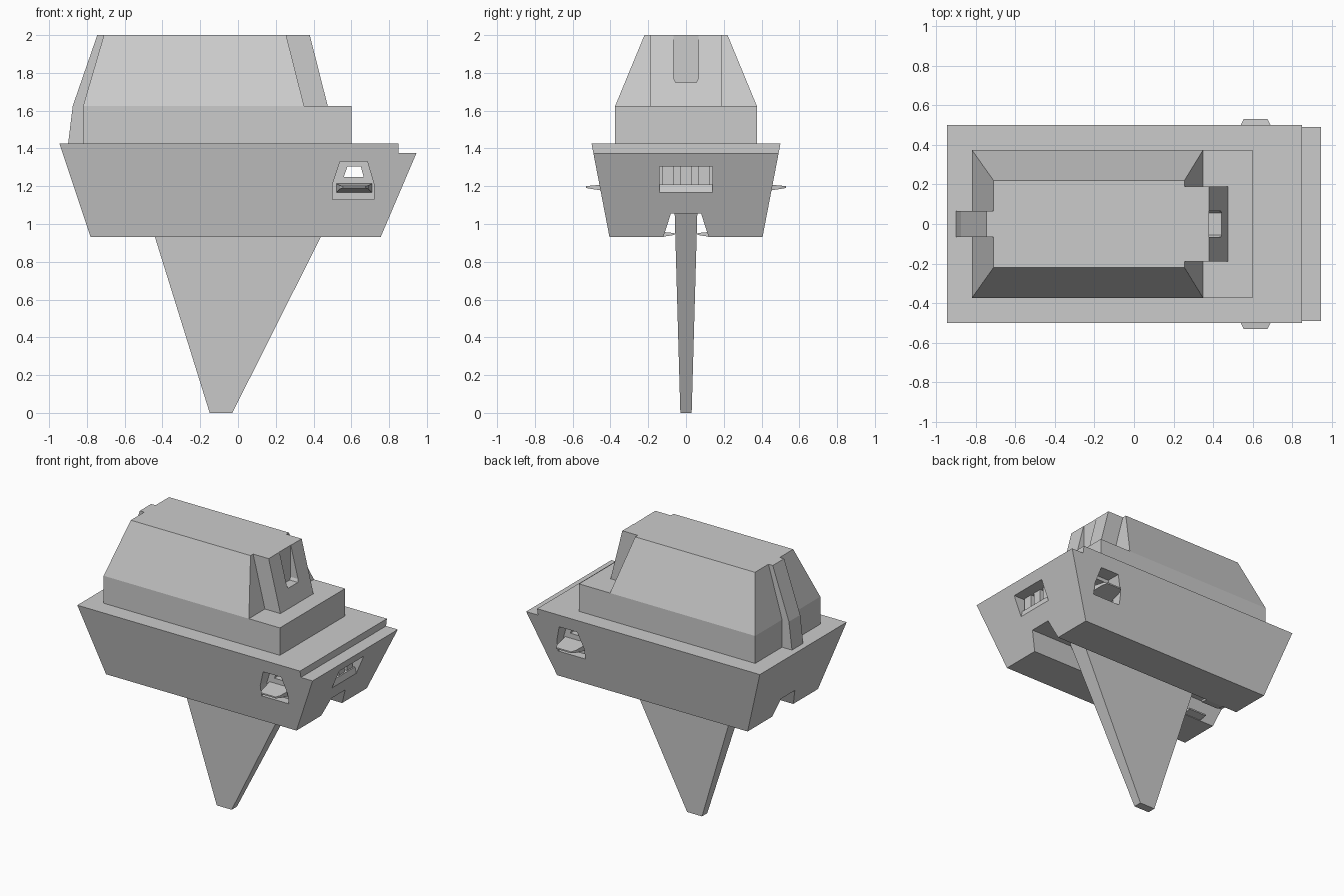
import bpy, bmesh

if "Cube" in bpy.data.objects:
    bpy.data.objects.remove(bpy.data.objects["Cube"])


def make(name, verts, faces):
    bm = bmesh.new()
    vs = [bm.verts.new(v) for v in verts]
    for f in faces:
        bm.faces.new([vs[i] for i in f])
    bmesh.ops.recalc_face_normals(bm, faces=bm.faces)
    me = bpy.data.meshes.new(name)
    bm.to_mesh(me)
    bm.free()
    ob = bpy.data.objects.new(name, me)
    bpy.context.collection.objects.link(ob)
    return ob


def loft(name, a, b):
    """Closed solid between two matching outlines."""
    n = len(a)
    sides = [(i, (i + 1) % n, n + (i + 1) % n, n + i) for i in range(n)]
    return make(name, a + b, [tuple(range(n)), tuple(range(n, 2 * n))] + sides)


def frustum(name, z0, r0, z1, r1):
    """Tapered block; r = (x min, x max, half width in y)."""
    def ring(r, z):
        return [(r[0], -r[2], z), (r[1], -r[2], z), (r[1], r[2], z), (r[0], r[2], z)]
    return loft(name, ring(r0, z0), ring(r1, z1))


def prism_y(name, prof, y0, y1):
    return loft(name, [(x, y0, z) for x, z in prof], [(x, y1, z) for x, z in prof])


def prism_x(name, prof, x0, x1):
    return loft(name, [(x0, y, z) for y, z in prof], [(x1, y, z) for y, z in prof])


def rect(a0, a1, b0, b1):
    return [(a0, b0), (a1, b0), (a1, b1), (a0, b1)]


def cut(target, cutter):
    cutter.hide_render = True
    m = target.modifiers.new("cut", 'BOOLEAN')
    m.operation, m.solver, m.object = 'DIFFERENCE', 'EXACT', cutter
    bpy.context.view_layer.objects.active = target
    bpy.ops.object.modifier_apply(modifier=m.name)
    bpy.data.objects.remove(cutter)


# Hull with front step and lengthwise keel channel
hull = frustum("hull", 0.93, (-0.78, 0.755, 0.405), 1.425, (-0.945, 0.966, 0.5))
cut(hull, prism_y("step_cutter", rect(0.85, 1.1, 1.375, 1.6), -0.7, 0.7))
cut(hull, prism_x("channel_cutter",
                  [(-0.13, 0.9), (0.13, 0.9), (0.08, 1.055), (-0.08, 1.055)], -1.2, 1.2))

# Side windows, linked by a small see-through opening
window = [(0.5, 1.13), (0.72, 1.13), (0.72, 1.21), (0.685, 1.33), (0.54, 1.33), (0.5, 1.21)]
for s in (-1, 1):
    cut(hull, prism_y("window_cutter", window, s * 0.38, s * 0.6))
cut(hull, prism_y("tunnel_cutter",
                  [(0.56, 1.25), (0.665, 1.25), (0.65, 1.305), (0.58, 1.305)], -0.5, 0.5))

# Front vent recess with sloping sill
cut(hull, prism_y("vent_cutter",
                  [(0.8, 1.21), (0.845, 1.21), (0.856, 1.165), (1.0, 1.165), (1.0, 1.305), (0.8, 1.305)],
                  -0.14, 0.14))
for i, y in enumerate((-0.095, 0, 0.095)):
    prism_x(f"vent_block_{i}", rect(y - 0.032, y + 0.032, 1.2, 1.31), 0.79, 0.835)

# Shelves in the side windows
for side, s in (("left", 1), ("right", -1)):
    outline = [(0.52, 0.37), (0.71, 0.37), (0.69, 0.5), (0.675, 0.53), (0.555, 0.53), (0.54, 0.5)]
    loft("window_shelf_" + side,
         [(x, s * y, 1.165 + 0.16 * (y - 0.37)) for x, y in outline],
         [(x, s * y, 1.215 - 0.09 * (y - 0.37)) for x, y in outline])
    # Small tabs inside the keel channel
    prism_x("channel_tab_" + side,
            [(s * 0.135, 0.931), (s * 0.06, 0.942), (s * 0.06, 0.952), (s * 0.125, 0.958)], -0.67, -0.53)

# Tapered keel
frustum("keel", 0, (-0.15, -0.03, 0.03), 1.06, (-0.48, 0.503, 0.06))

# Deck house
frustum("deck_base", 1.42, (-0.82, 0.6, 0.375), 1.625, (-0.82, 0.6, 0.375))
frustum("cabin", 1.625, (-0.82, 0.35, 0.375), 2.0, (-0.71, 0.255, 0.22))

# Front nose of the cabin with a slot
nose = frustum("cabin_nose", 1.625, (0.1, 0.475, 0.19), 2.0, (0.1, 0.38, 0.19))
cut(nose, prism_x("slot_cutter",
                  [(-0.055, 1.75), (0.055, 1.75), (0.065, 1.77), (0.065, 2.1), (-0.065, 2.1), (-0.065, 1.77)],
                  0.378, 0.7))

# Rear spine
prism_y("rear_spine", [(-0.9, 1.42), (-0.6, 1.42), (-0.6, 2.0), (-0.745, 2.0), (-0.875, 1.625)],
        -0.065, 0.065)
